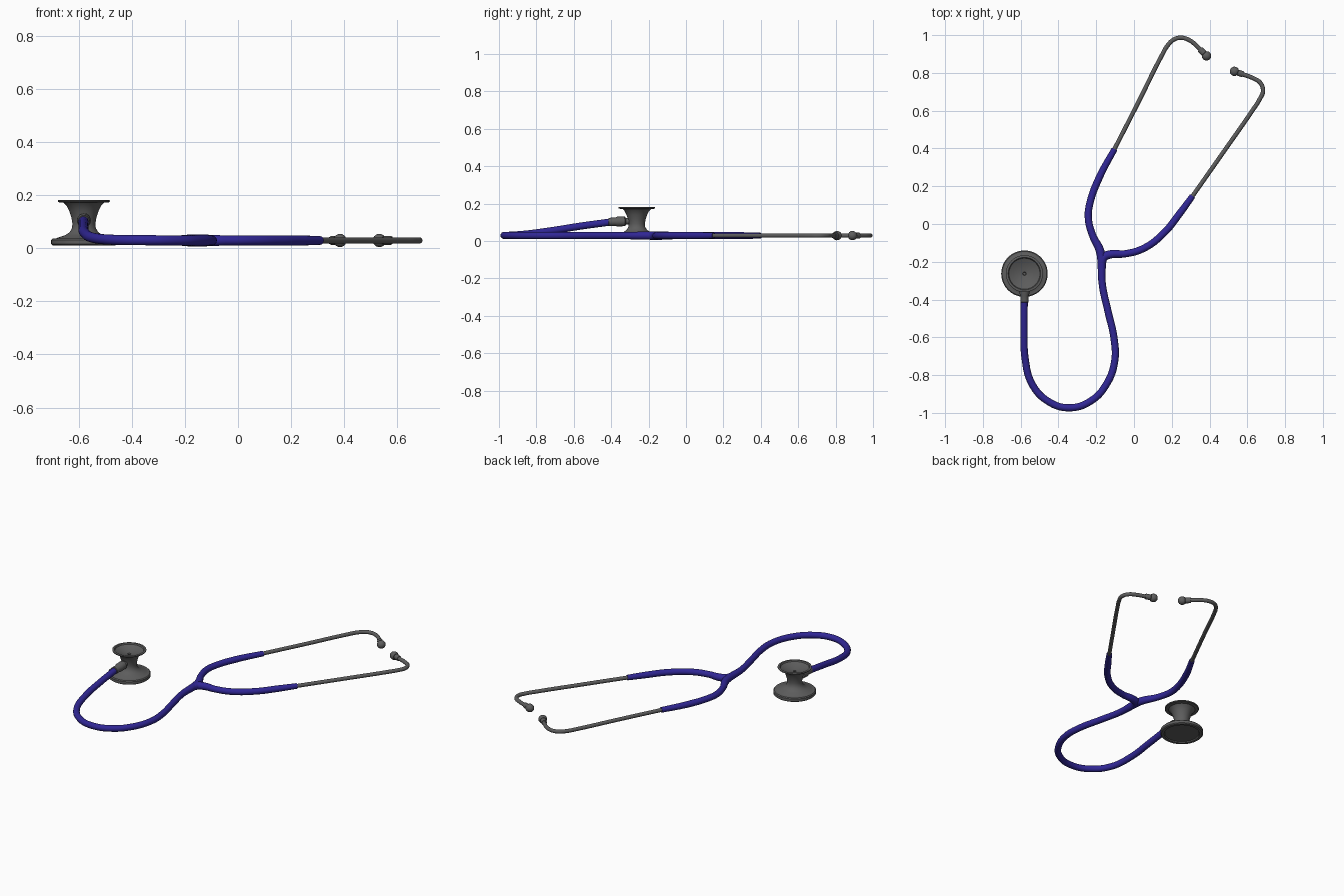
import bpy, bmesh, math
from mathutils import Vector

if "Cube" in bpy.data.objects:
    bpy.data.objects.remove(bpy.data.objects["Cube"])

Z = 0.029


def material(name, color):
    m = bpy.data.materials.new(name)
    m.diffuse_color = (*color, 1)
    m.use_nodes = True
    m.node_tree.nodes["Principled BSDF"].inputs["Base Color"].default_value = m.diffuse_color
    return m


blue = material("blue_rubber", (0.03, 0.02, 0.30))
dark = material("dark_metal", (0.11, 0.11, 0.11))


def add_object(name, mesh, mat):
    ob = bpy.data.objects.new(name, mesh)
    bpy.context.collection.objects.link(ob)
    mesh.materials.clear()
    mesh.materials.append(mat)
    bpy.ops.object.select_all(action='DESELECT')
    bpy.context.view_layer.objects.active = ob
    ob.select_set(True)
    bpy.ops.object.shade_smooth_by_angle(angle=math.radians(35))
    return ob


def tube(name, points, radius, mat, swell=()):
    """Round tube through the points; swell scales the first radii."""
    cu = bpy.data.curves.new(name, 'CURVE')
    cu.dimensions = '3D'
    cu.resolution_u = 8
    cu.bevel_depth = radius
    cu.bevel_resolution = 6
    cu.use_fill_caps = True
    sp = cu.splines.new('BEZIER')
    sp.bezier_points.add(len(points) - 1)
    for i, (bp, p) in enumerate(zip(sp.bezier_points, points)):
        bp.co = p if len(p) == 3 else (*p, Z)
        bp.handle_left_type = bp.handle_right_type = 'AUTO'
        bp.radius = swell[i] if i < len(swell) else 1
    tmp = bpy.data.objects.new(name + "_path", cu)
    bpy.context.collection.objects.link(tmp)
    bpy.context.view_layer.update()
    dg = bpy.context.evaluated_depsgraph_get()
    mesh = bpy.data.meshes.new_from_object(tmp.evaluated_get(dg))
    bpy.data.objects.remove(tmp)
    return add_object(name, mesh, mat)


def lathe(name, profile, origin, axis, mat, n=48):
    """Revolve (radius, height) pairs round an axis."""
    bm = bmesh.new()
    vs = [bm.verts.new((r, 0, h)) for r, h in profile]
    es = [bm.edges.new(pair) for pair in zip(vs, vs[1:])]
    bmesh.ops.spin(bm, geom=vs + es, cent=(0, 0, 0), axis=(0, 0, 1),
                   angle=math.tau, steps=n, use_duplicate=False)
    bmesh.ops.remove_doubles(bm, verts=bm.verts, dist=1e-5)
    bmesh.ops.recalc_face_normals(bm, faces=bm.faces)
    mesh = bpy.data.meshes.new(name)
    bm.to_mesh(mesh)
    bm.free()
    ob = add_object(name, mesh, mat)
    ob.location = origin
    ob.rotation_mode = 'QUATERNION'
    ob.rotation_quaternion = Vector((0, 0, 1)).rotation_difference(Vector(axis))
    return ob


# main tube, looping round and rising to the chest piece
tube("main_tube", [
    (-0.172, -0.165), (-0.171, -0.21), (-0.168, -0.317), (-0.138, -0.46),
    (-0.105, -0.61), (-0.102, -0.725), (-0.145, -0.847), (-0.230, -0.938),
    (-0.345, -0.973, 0.030), (-0.456, -0.938, 0.031), (-0.540, -0.847, 0.038),
    (-0.576, -0.714, 0.056), (-0.582, -0.555, 0.081), (-0.581, -0.40, 0.102)],
    0.019, blue, (1.2, 1.15))

# two arms of the Y
tube("left_arm_tube", [
    (-0.171, -0.21), (-0.180, -0.142), (-0.220, -0.058), (-0.242, 0.035),
    (-0.232, 0.116), (-0.182, 0.250), (-0.103, 0.397)],
    0.019, blue, (1.1, 1.2, 1.0, 1, 1, 1, 0.85))
tube("right_arm_tube", [
    (-0.171, -0.21), (-0.158, -0.175), (-0.120, -0.160), (-0.050, -0.158),
    (0.055, -0.127), (0.160, -0.046), (0.240, 0.053), (0.310, 0.148)],
    0.019, blue, (1.1, 1.2, 1.15, 1, 1, 1, 1, 0.85))

# metal ear tubes
left_path = [(-0.115, 0.374), (0.03, 0.658), (0.145, 0.888), (0.178, 0.945),
             (0.210, 0.976), (0.250, 0.986), (0.295, 0.972), (0.340, 0.935),
             (0.384, 0.890)]
right_path = [(0.296, 0.128), (0.480, 0.390), (0.625, 0.598), (0.665, 0.660),
              (0.683, 0.705), (0.668, 0.748), (0.630, 0.772), (0.580, 0.791),
              (0.532, 0.808)]
tip = [(0, -0.05), (0.015, -0.05), (0.0165, -0.046), (0.0165, -0.02),
       (0.014, -0.018)]
tip += [(0.025 * math.sin(a), -0.025 * math.cos(a))
        for a in (math.radians(d) for d in range(45, 181, 15))]
tip[-1] = (0, 0.025)
for side, path in (("left", left_path), ("right", right_path)):
    tube(side + "_ear_tube", path, 0.0115, dark)
    d = Vector(path[-1]) - Vector(path[-2])
    lathe(side + "_ear_tip", tip, (*path[-1], Z), (d.x, d.y, 0), dark, 24)

# chest piece: diaphragm disc, waist and trumpet bell
C = (-0.58, -0.263, 0)
lathe("chest_piece", [
    (0, 0.016), (0.098, 0.016), (0.102, 0.010), (0.117, 0.010),
    (0.123, 0.015), (0.123, 0.031), (0.118, 0.036), (0.104, 0.037),
    (0.098, 0.040), (0.072, 0.048), (0.054, 0.060), (0.045, 0.075),
    (0.043, 0.092), (0.047, 0.115), (0.055, 0.140), (0.065, 0.160),
    (0.076, 0.171), (0.095, 0.173), (0.098, 0.176), (0.098, 0.180),
    (0.094, 0.182), (0.086, 0.181), (0.082, 0.174), (0.060, 0.164),
    (0.030, 0.155), (0.009, 0.152), (0.007, 0.140), (0, 0.140)],
    C, (0, 0, 1), dark, 64)

# tube connector on the chest piece
lathe("tube_connector", [
    (0, 0), (0.018, 0), (0.018, 0.058), (0.026, 0.064), (0.026, 0.105),
    (0.022, 0.116), (0.022, 0.150), (0.020, 0.152), (0, 0.152)],
    (-0.58, -0.263, 0.108), (0, -1, -0.04), dark, 32)
